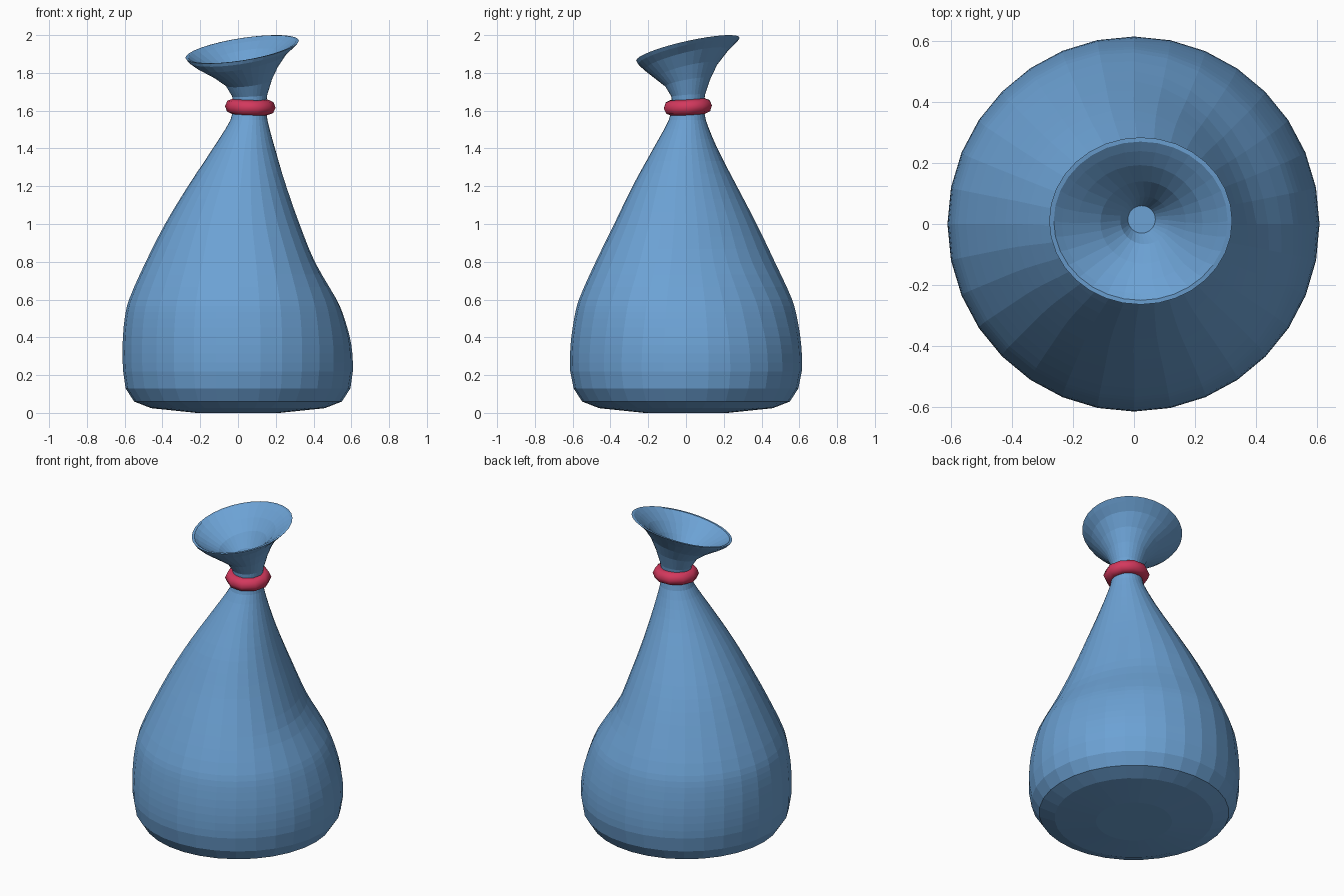
import bpy, bmesh, math
from mathutils import Vector

SIDES = 32


def material(name, color):
    m = bpy.data.materials.new(name)
    m.diffuse_color = color
    return m


blue = material("blue_cloth", (0.15, 0.36, 0.66, 1))
red = material("red_tie", (0.65, 0.04, 0.11, 1))

# Sack rings: z, centre x, centre y, radius x, radius y, rim tilt, side dent
OUTER = [
    (0.00, 0.00, 0.00, 0.22, 0.22, 0, 0),
    (0.025, 0.00, 0.00, 0.46, 0.46, 0, 0),
    (0.06, 0.00, 0.00, 0.55, 0.55, 0, 0),
    (0.13, 0.00, 0.00, 0.595, 0.595, 0, 0),
    (0.22, 0.00, 0.00, 0.608, 0.613, 0, 0),
    (0.36, 0.00, 0.00, 0.611, 0.611, 0, 0.012),
    (0.50, 0.00, 0.00, 0.60, 0.592, 0, 0.04),
    (0.60, 0.00, 0.00, 0.577, 0.567, 0, 0.06),
    (0.80, 0.00, 0.00, 0.488, 0.478, 0, 0.095),
    (1.00, 0.00, 0.00, 0.386, 0.38, 0, 0.07),
    (1.20, 0.013, -0.005, 0.278, 0.278, 0, 0.04),
    (1.40, 0.035, -0.003, 0.168, 0.17, 0, 0.008),
    (1.55, 0.058, 0.007, 0.098, 0.098, 0, 0),
    (1.62, 0.063, 0.01, 0.084, 0.082, 0, 0),
    (1.68, 0.062, 0.012, 0.093, 0.089, 0.1, 0),
    (1.75, 0.057, 0.01, 0.123, 0.12, 0.35, 0),
    (1.81, 0.042, 0.003, 0.172, 0.165, 0.65, 0),
    (1.87, 0.02, 0.002, 0.24, 0.222, 0.88, 0),
    (1.905, 0.02, 0.005, 0.283, 0.258, 0.97, 0),
    (1.925, 0.022, 0.01, 0.30, 0.274, 1.0, 0),
]
# Inside of the mouth, from the lip down to the small closed throat
INNER = [
    (1.925, 0.022, 0.01, 0.285, 0.26, 0.98, 0),
    (1.905, 0.02, 0.005, 0.257, 0.234, 0.92, 0),
    (1.87, 0.02, 0.003, 0.205, 0.19, 0.8, 0),
    (1.82, 0.03, 0.005, 0.14, 0.135, 0.6, 0),
    (1.75, 0.035, 0.012, 0.08, 0.078, 0.3, 0),
    (1.68, 0.025, 0.015, 0.045, 0.045, 0, 0),
]


def smooth_rings(rows, steps):
    """Catmull-Rom interpolation between the key rings."""
    out = []
    for i in range(len(rows) - 1):
        p0, p1 = rows[max(i - 1, 0)], rows[i]
        p2, p3 = rows[i + 1], rows[min(i + 2, len(rows) - 1)]
        n = steps if p2[0] - p1[0] > 0.09 else 1
        for s in range(n):
            t = s / n
            u = []
            for k, (a, b, c, d) in enumerate(zip(p0, p1, p2, p3)):
                if k == 0:
                    u.append(b + (c - b) * t)
                    continue
                # tangents scaled for unequal ring spacing
                h = p2[0] - p1[0]
                m1 = (c - a) / (p2[0] - p0[0]) * h
                m2 = (d - b) / (p3[0] - p1[0]) * h
                u.append((2*t**3 - 3*t*t + 1) * b + (t**3 - 2*t*t + t) * m1
                         + (3*t*t - 2*t**3) * c + (t**3 - t*t) * m2)
            out.append(tuple(u))
    return out + [rows[-1]]


def ring_point(row, a):
    z, cx, cy, rx, ry, tilt, dent = row
    d = dent * max(0, math.cos(a - 0.3)) ** 2
    c, s = math.cos(a), math.sin(a)
    return Vector((cx + (rx - d) * c, cy + (ry - d) * s,
                   z + tilt * (0.045 * c + 0.06 * s)))


# Sack: body, neck, flared mouth and inner funnel in one skin
bm = bmesh.new()
rings = [[bm.verts.new(ring_point(r, 2 * math.pi * i / SIDES))
          for i in range(SIDES)] for r in smooth_rings(OUTER, 3) + INNER]
for lo, hi in zip(rings, rings[1:]):
    for i in range(SIDES):
        j = (i + 1) % SIDES
        bm.faces.new((lo[i], lo[j], hi[j], hi[i]))
bm.faces.new(rings[0][::-1])
bm.faces.new(rings[-1])
mesh = bpy.data.meshes.new("sack")
bm.to_mesh(mesh)
bm.free()
mesh.materials.append(blue)
sack = bpy.data.objects.new("sack", mesh)
bpy.context.collection.objects.link(sack)

# Tie: chunky band around the neck
bpy.ops.mesh.primitive_torus_add(
    major_segments=10, minor_segments=8, major_radius=0.093,
    minor_radius=0.041, location=(0.065, 0.01, 1.62),
    rotation=(0.06, 0.03, 0))
tie = bpy.context.object
tie.name = "neck_tie"
tie.data.materials.append(red)
bpy.ops.object.shade_smooth()
